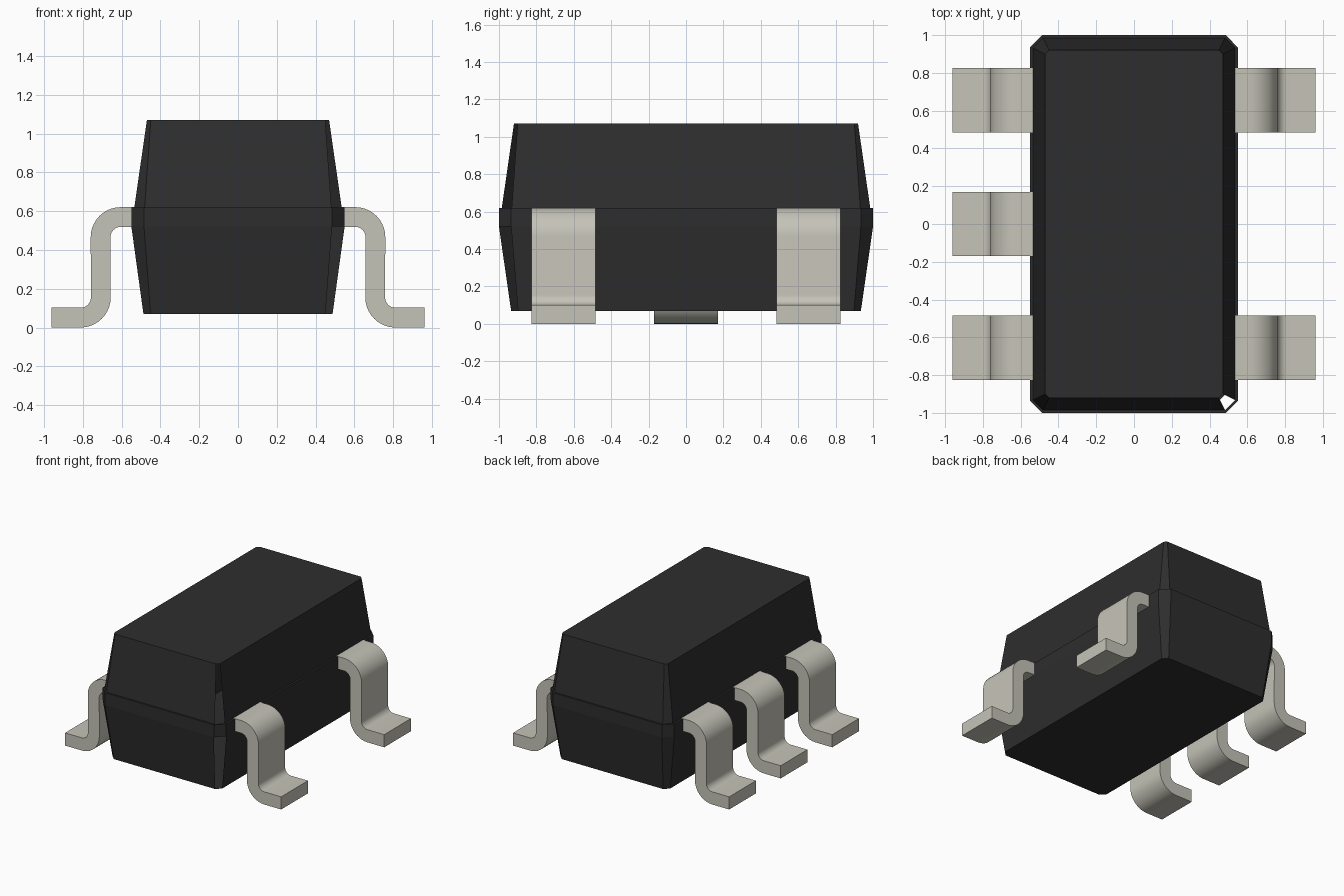
import bpy, bmesh, math

cube = bpy.data.objects.get("Cube")
if cube:
    bpy.data.objects.remove(cube, do_unlink=True)


def make_material(name, rgb, rough, metal=0.0):
    m = bpy.data.materials.new(name)
    m.use_nodes = True
    m.diffuse_color = (*rgb, 1)
    b = m.node_tree.nodes["Principled BSDF"]
    b.inputs["Base Color"].default_value = (*rgb, 1)
    b.inputs["Roughness"].default_value = rough
    b.inputs["Metallic"].default_value = metal
    return m


BLACK = make_material("black_epoxy", (0.027, 0.027, 0.027), 0.7)
TIN = make_material("tinned_metal", (0.56, 0.55, 0.48), 0.5)


def finish(name, bm, mat):
    me = bpy.data.meshes.new(name)
    bm.to_mesh(me)
    bm.free()
    me.materials.append(mat)
    ob = bpy.data.objects.new(name, me)
    bpy.context.collection.objects.link(ob)
    return ob


def octagon(hx, hy, c):
    """Rectangle with cut corners, counter-clockwise from the +x -y corner."""
    return [(hx - c, -hy), (hx, -hy + c), (hx, hy - c), (hx - c, hy),
            (-hx + c, hy), (-hx, hy - c), (-hx, -hy + c), (-hx + c, -hy)]


# Moulded body: lofted cut-corner sections (z, half x, half y, corner cut)
sections = [(0.07, 0.488, 0.935, 0.037), (0.52, 0.55, 1.0, 0.065),
            (0.62, 0.55, 1.0, 0.065), (0.62, 0.535, 0.985, 0.053),
            (1.07, 0.47, 0.92, 0.02)]
bm = bmesh.new()
rings = [[bm.verts.new((x, y, z)) for x, y in octagon(hx, hy, c)]
         for z, hx, hy, c in sections]
bm.faces.new(rings[0][::-1])
bm.faces.new(rings[-1])
for level, (lo, hi) in enumerate(zip(rings, rings[1:])):
    for i in range(8):
        # the tapered facets of the front corner on +x stay open
        if i == 0 and level in (0, 3):
            continue
        j = (i + 1) % 8
        bm.faces.new((lo[i], lo[j], hi[j], hi[i]))
finish("body", bm, BLACK)


# Gull-wing lead: bent strip profile in xz, extruded along y
R_OUT, R_IN, STEPS = 0.155, 0.053, 10
TOP, FOOT = (0.605, 0.466), (0.812, 0.155)


def arc(centre, r, a0, a1):
    pts = []
    for k in range(STEPS + 1):
        a = math.radians(a0 + (a1 - a0) * k / STEPS)
        pts.append((centre[0] + r * math.cos(a), centre[1] + r * math.sin(a)))
    return pts


upper = ([(0.535, TOP[1] + R_OUT)] + arc(TOP, R_OUT, 90, 0)
         + arc(FOOT, R_IN, 180, 270) + [(0.962, FOOT[1] - R_IN)])
lower = ([(0.962, 0.0)] + arc(FOOT, R_OUT, 270, 180)
         + arc(TOP, R_IN, 0, 90) + [(0.535, TOP[1] + R_IN)])
profile = upper + lower


def add_lead(name, side, yc, half=0.17):
    bm = bmesh.new()
    face = bm.faces.new([bm.verts.new((side * x, yc - half, z)) for x, z in profile])
    ext = bmesh.ops.extrude_face_region(bm, geom=[face])
    verts = [v for v in ext["geom"] if isinstance(v, bmesh.types.BMVert)]
    bmesh.ops.translate(bm, verts=verts, vec=(0, 2 * half, 0))
    bmesh.ops.recalc_face_normals(bm, faces=bm.faces)
    ob = finish(name, bm, TIN)
    bpy.ops.object.select_all(action="DESELECT")
    ob.select_set(True)
    bpy.context.view_layer.objects.active = ob
    bpy.ops.object.shade_smooth_by_angle(angle=math.radians(30))


# Two leads on the left, three on the right
for name, side, y in [("left_front_lead", 1, -0.655), ("left_back_lead", 1, 0.655),
                      ("right_front_lead", -1, -0.655), ("right_middle_lead", -1, 0.0),
                      ("right_back_lead", -1, 0.655)]:
    add_lead(name, side, y)
